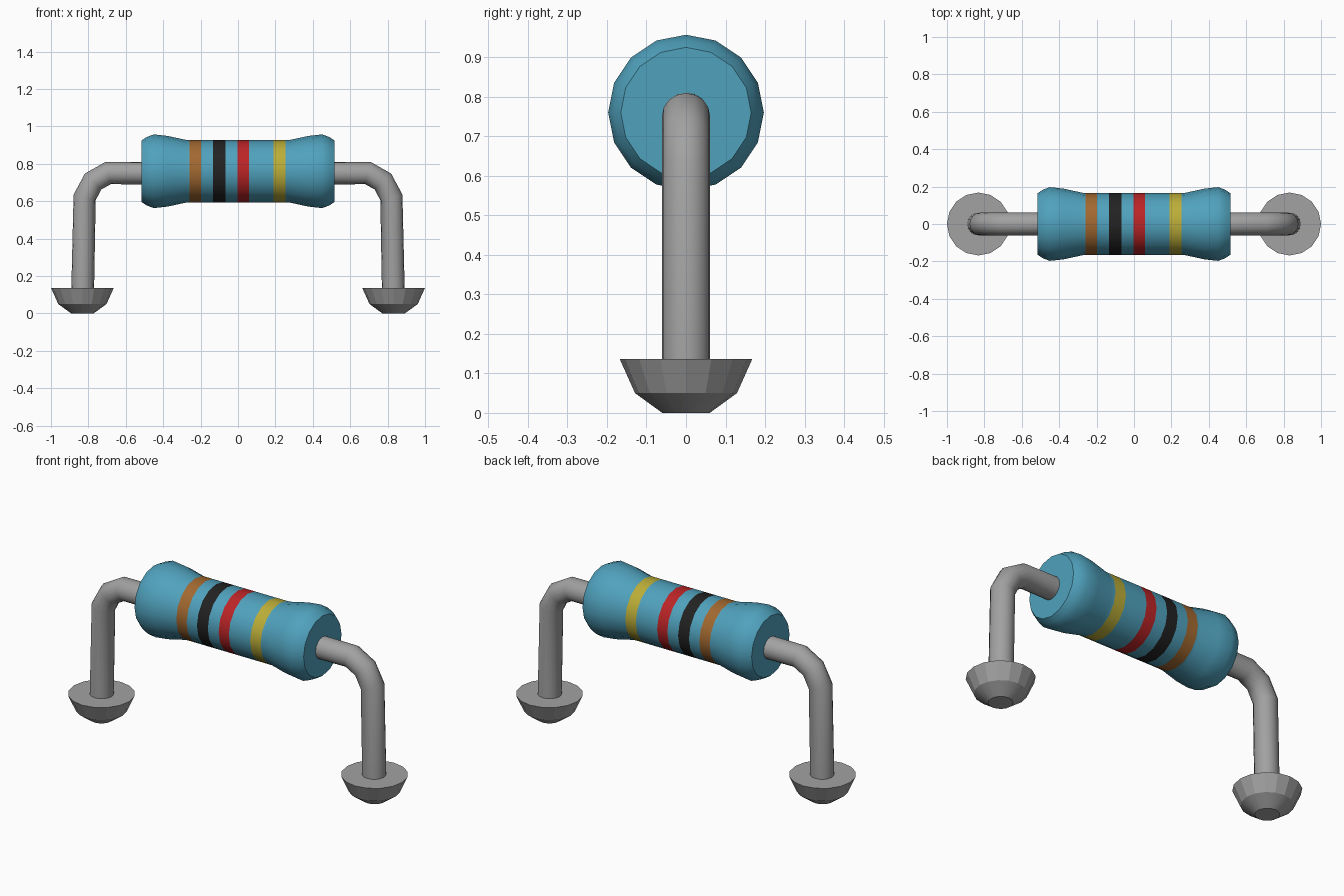
import bpy, bmesh, math
from mathutils import Matrix, Vector

cube = bpy.data.objects.get("Cube")
if cube:
    bpy.data.objects.remove(cube, do_unlink=True)


def material(name, rgb):
    m = bpy.data.materials.new(name)
    m.use_nodes = True
    m.diffuse_color = (*rgb, 1)
    bsdf = next(n for n in m.node_tree.nodes if n.type == 'BSDF_PRINCIPLED')
    bsdf.inputs["Base Color"].default_value = (*rgb, 1)
    return m


blue = material("blue", (0.08, 0.36, 0.51))
grey = material("metal grey", (0.36, 0.36, 0.36))
brown = material("brown", (0.36, 0.14, 0.03))
black = material("black", (0.016, 0.016, 0.016))
red = material("red", (0.5, 0.018, 0.02))
yellow = material("yellow", (0.5, 0.42, 0.04))


def smooth(obj, angle):
    bpy.ops.object.select_all(action='DESELECT')
    obj.select_set(True)
    bpy.context.view_layer.objects.active = obj
    bpy.ops.object.shade_smooth_by_angle(angle=math.radians(angle))


def lathe(name, profile, mats, sides=16):
    """Revolve (height, radius) pairs about z and cap both ends."""
    bm = bmesh.new()
    rings = []
    for h, r in profile:
        rings.append([bm.verts.new((r * math.cos(a), r * math.sin(a), h))
                      for a in (math.tau * i / sides for i in range(sides))])
    for low, high in zip(rings, rings[1:]):
        for i in range(sides):
            j = (i + 1) % sides
            bm.faces.new((low[i], low[j], high[j], high[i]))
    bm.faces.new(rings[0][::-1])
    bm.faces.new(rings[-1])
    mesh = bpy.data.meshes.new(name)
    bm.to_mesh(mesh)
    bm.free()
    for m in mats:
        mesh.materials.append(m)
    obj = bpy.data.objects.new(name, mesh)
    bpy.context.collection.objects.link(obj)
    return obj


# Body: flared ends, with rings at the edges of each coloured band
bands = [(-0.26, -0.197), (-0.134, -0.068), (-0.002, 0.06), (0.19, 0.254)]
flare = [(-0.515, 0.165), (-0.488, 0.183), (-0.45, 0.197), (-0.377, 0.189), (-0.275, 0.167)]
waist = [(x, 0.166) for band in bands for x in band]
body = lathe("resistor_body", flare + waist + [(-x, r) for x, r in reversed(flare)],
             [blue, brown, black, red, yellow])
body.data.transform(Matrix.Translation((0, 0, 0.76)) @ Matrix.Rotation(math.pi / 2, 4, 'Y'))
for face in body.data.polygons:
    for i, (start, end) in enumerate(bands):
        if start < face.center.x < end:
            face.material_index = i + 1
smooth(body, 30)

# Bent wire legs and their solder feet, one pair per side
for side, label in ((-1, "right"), (1, "left")):
    path = [(0.45, 0.75), (0.695, 0.75), (0.775, 0.705), (0.82, 0.62), (0.831, 0.1)]
    curve = bpy.data.curves.new(label + "_wire", 'CURVE')
    curve.dimensions = '3D'
    curve.bevel_depth = 0.061
    curve.bevel_resolution = 6
    curve.use_fill_caps = True
    spline = curve.splines.new('POLY')
    spline.points.add(len(path) - 1)
    for point, (x, z) in zip(spline.points, path):
        point.co = (side * x, 0, z, 1)
    curve.materials.append(grey)
    wire = bpy.data.objects.new(label + "_wire", curve)
    bpy.context.collection.objects.link(wire)
    bpy.ops.object.select_all(action='DESELECT')
    wire.select_set(True)
    bpy.context.view_layer.objects.active = wire
    bpy.ops.object.convert(target='MESH')
    smooth(bpy.context.view_layer.objects.active, 50)

    foot = lathe(label + "_foot", [(0, 0.06), (0.05, 0.129), (0.137, 0.168)], [grey])
    foot.location = (side * 0.832, 0, 0)
    smooth(foot, 20)
